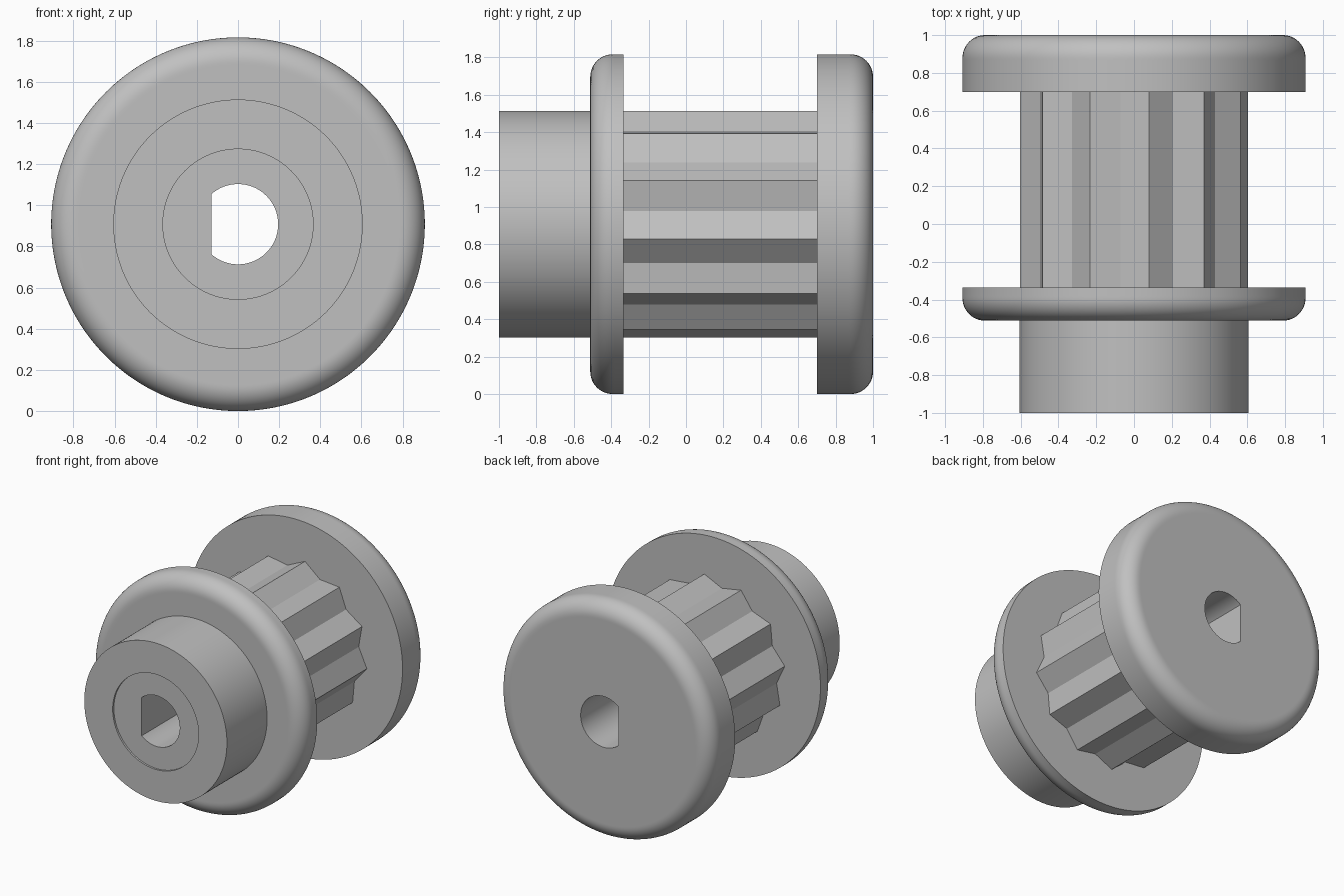
import bpy, bmesh
from math import sin, cos, pi, radians

cube = bpy.data.objects.get("Cube")
if cube:
    bpy.data.objects.remove(cube, do_unlink=True)

SEGMENTS = 192          # divides evenly onto tooth tips, valleys and bore corners
AXIS_Z = 0.908          # height of the pulley axis
RIM, HUB, RECESS, BORE = 0.908, 0.606, 0.365, 0.195
TIP, VALLEY, TEETH = 0.61, 0.54, 12
FILLET = 0.12
FRONT, FLANGE_A, FLANGE_B, FLANGE_C, BACK = -1.0, -0.512, -0.335, 0.70, 1.0

grey = bpy.data.materials.new("plain grey")
grey.use_nodes = True
colour = (0.53, 0.53, 0.53, 1)
grey.diffuse_color = colour
grey.node_tree.nodes["Principled BSDF"].inputs["Base Color"].default_value = colour


# Cross-section outlines: radius as a function of angle
def circle(r):
    return lambda a: r


def bore(a):
    """Round hole with one flat side facing -x."""
    flat = BORE * cos(radians(131.25))
    return flat / cos(a) if cos(a) * BORE < flat else BORE


def teeth(a):
    """Star of straight-sided teeth."""
    pitch = 2 * pi / TEETH
    half = pitch / 2
    t = (a + radians(7.5)) % pitch
    t = min(t, pitch - t)
    return TIP * VALLEY * sin(half) / (TIP * sin(t) + VALLEY * sin(half - t))


def loft(name, rings):
    """Skin a list of (outline, y) rings around the pulley axis."""
    bm = bmesh.new()
    angles = [2 * pi * i / SEGMENTS for i in range(SEGMENTS)]
    loops = [[bm.verts.new((f(a) * cos(a), y, AXIS_Z + f(a) * sin(a))) for a in angles]
             for f, y in rings]
    for p, q in zip(loops, loops[1:]):
        for i in range(SEGMENTS):
            j = (i + 1) % SEGMENTS
            bm.faces.new((p[i], q[i], q[j], p[j]))
    mesh = bpy.data.meshes.new(name)
    bm.to_mesh(mesh)
    bm.free()
    mesh.materials.append(grey)
    obj = bpy.data.objects.new(name, mesh)
    bpy.context.collection.objects.link(obj)
    return obj


def rounded_edge(y, direction):
    """Rings from the flat face at y round to the rim, with support rings."""
    centre = RIM - FILLET
    rings = [(circle(centre - 0.01), y)]
    for k in range(13):
        a = pi / 2 * k / 12
        rings.append((circle(centre + FILLET * sin(a)),
                      y + direction * FILLET * (1 - cos(a))))
    return rings + [(circle(RIM), y + direction * (FILLET + 0.01))]


floor = FRONT + 0.015   # shallow recess in the hub face
parts = [
    loft("hub", [(bore, floor), (circle(RECESS), floor), (circle(RECESS), FRONT),
                 (circle(HUB), FRONT), (circle(HUB), FLANGE_A)]),
    loft("front_flange", [(circle(HUB), FLANGE_A)] + rounded_edge(FLANGE_A, 1)
         + [(circle(RIM), FLANGE_B), (teeth, FLANGE_B)]),
    loft("toothed_core", [(teeth, FLANGE_B), (teeth, FLANGE_C)]),
    loft("back_flange", [(teeth, FLANGE_C), (circle(RIM), FLANGE_C)]
         + rounded_edge(BACK, -1)[::-1] + [(bore, BACK)]),
    loft("shaft_bore", [(bore, BACK), (bore, floor)]),
]

# Smooth the round surfaces, keep tooth and face edges crisp
bpy.ops.object.select_all(action='DESELECT')
for obj in parts:
    obj.select_set(True)
bpy.context.view_layer.objects.active = parts[0]
bpy.ops.object.shade_smooth_by_angle(angle=radians(25))
